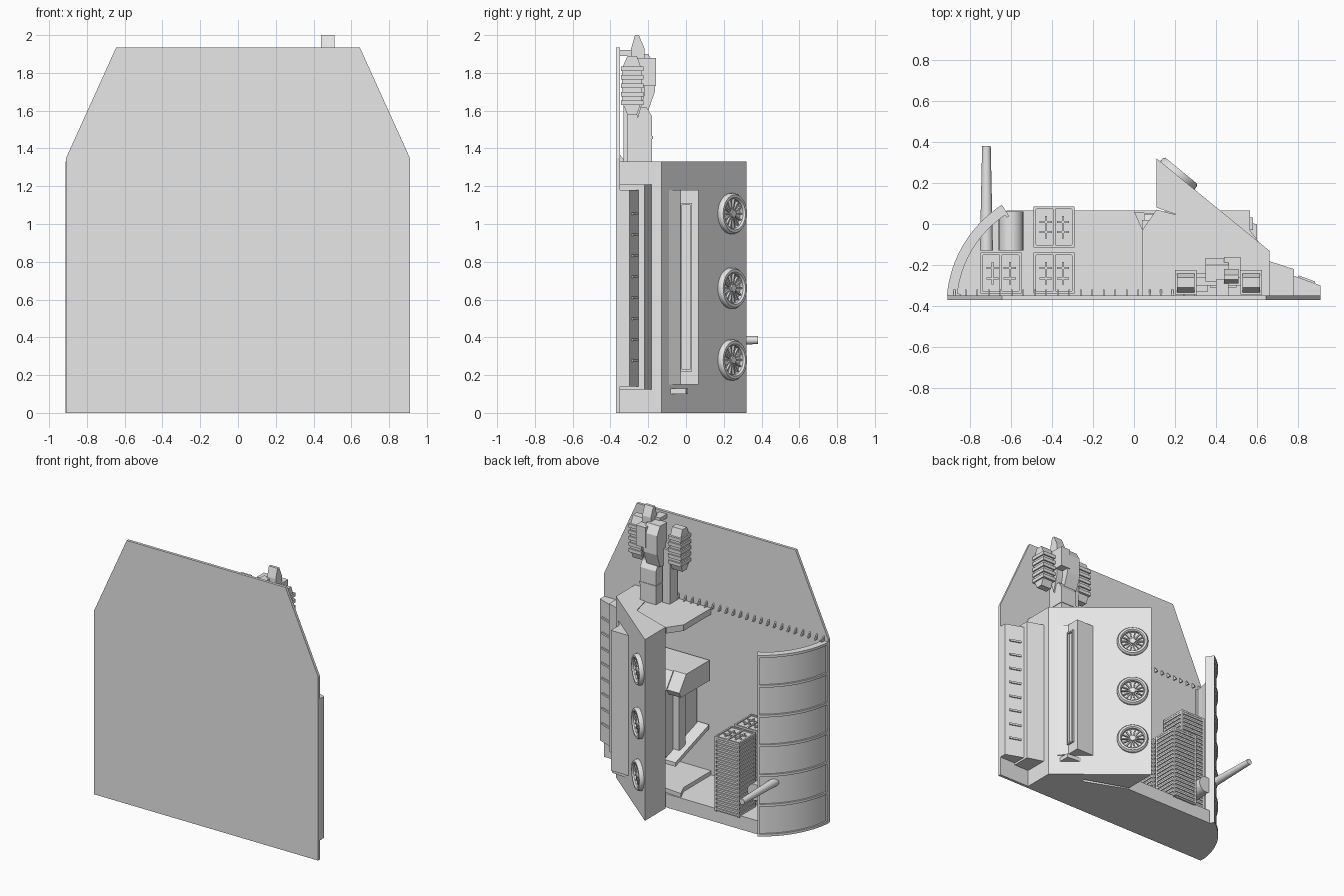
import bpy, bmesh
from math import cos, sin, pi, radians, atan2
from mathutils import Matrix, Vector

cube = bpy.data.objects.get("Cube")
if cube:
    bpy.data.objects.remove(cube, do_unlink=True)

grey = bpy.data.materials.new("plain_grey")
grey.use_nodes = True
grey.diffuse_color = (0.8, 0.8, 0.8, 1)
grey.node_tree.nodes["Principled BSDF"].inputs["Base Color"].default_value = (0.8, 0.8, 0.8, 1)


def finish(name, bm, matrix=Matrix(), smooth=False):
    bmesh.ops.recalc_face_normals(bm, faces=bm.faces)
    mesh = bpy.data.meshes.new(name)
    bm.to_mesh(mesh)
    bm.free()
    mesh.materials.append(grey)
    obj = bpy.data.objects.new(name, mesh)
    bpy.context.collection.objects.link(obj)
    obj.matrix_world = matrix
    if smooth:
        bpy.ops.object.select_all(action='DESELECT')
        obj.select_set(True)
        bpy.context.view_layer.objects.active = obj
        bpy.ops.object.shade_smooth_by_angle()
    return obj


def add_prism(bm, pts, lo, hi, axis='z'):
    place = {'x': lambda a, b, c: (c, a, b),
             'y': lambda a, b, c: (a, c, b),
             'z': lambda a, b, c: (a, b, c)}[axis]
    low = [bm.verts.new(place(a, b, lo)) for a, b in pts]
    high = [bm.verts.new(place(a, b, hi)) for a, b in pts]
    bm.faces.new(low)
    bm.faces.new(high)
    for i in range(len(pts)):
        j = (i + 1) % len(pts)
        bm.faces.new((low[i], low[j], high[j], high[i]))


def prism(name, pts, lo, hi, axis='z', smooth=False):
    bm = bmesh.new()
    add_prism(bm, pts, lo, hi, axis)
    return finish(name, bm, smooth=smooth)


def add_box(bm, x0, x1, y0, y1, z0, z1):
    add_prism(bm, [(x0, y0), (x1, y0), (x1, y1), (x0, y1)], z0, z1)


def box(name, *bounds):
    bm = bmesh.new()
    add_box(bm, *bounds)
    return finish(name, bm)


def add_cone(bm, r0, r1, start, end, sides=24):
    a, b = Vector(start), Vector(end)
    rot = (b - a).to_track_quat('Z', 'Y').to_matrix().to_4x4()
    bmesh.ops.create_cone(bm, cap_ends=True, segments=sides, radius1=r0, radius2=r1,
                          depth=(b - a).length, matrix=Matrix.Translation((a + b) / 2) @ rot)


def arc(r, a0=175, a1=123, n=16):
    return [(-0.33 + r * cos(radians(a0 + (a1 - a0) * i / n)),
             -0.40 + r * sin(radians(a0 + (a1 - a0) * i / n))) for i in range(n + 1)]


# Large backing plate
prism("front_plate", [(-0.91, 0), (0.91, 0), (0.91, 1.35), (0.645, 1.935),
                      (-0.645, 1.935), (-0.91, 1.35)], -0.37, -0.35, 'y')

# Floor and raised step
prism("floor", arc(0.55) + [(-0.62, 0.065), (0.11, 0.065), (0.6, -0.13), (0.6, -0.35)], 0, 0.1)
prism("floor_step", [(0, 0.06), (0.04, -0.03), (0.04, -0.35), (0.6, -0.35), (0.6, 0)], 0.1, 0.13)

# Curved side shell with raised ribs
prism("curved_shell", arc(0.573) + arc(0.535)[::-1], 0, 1.33, smooth=True)
bm = bmesh.new()
for i in range(7):
    z = 1.312 * i / 6
    add_prism(bm, arc(0.585) + arc(0.565)[::-1], z, z + 0.018)
for a in (175, 124):
    add_prism(bm, arc(0.585, a, a - 1.5, 1) + arc(0.52, a, a - 1.5, 1)[::-1], 0, 1.33)
finish("shell_ribs", bm)

# Slanted wall mass, roof and side steps
prism("slanted_wall", [(0.11, 0.32), (0.66, -0.13), (0.66, -0.35), (0.5, -0.35),
                       (0.42, -0.03), (0.11, 0.08)], 0, 1.33)
prism("roof_slab", [(0.04, -0.35), (0.6, -0.35), (0.6, -0.1), (0.5, -0.03),
                    (0.11, 0.07), (0.04, -0.03)], 1.28, 1.325)
prism("inner_side_step", [(0.64, -0.35), (0.78, -0.35), (0.78, -0.22), (0.64, -0.175)], 0.125, 1.21)
prism("outer_side_step", [(0.76, -0.35), (0.91, -0.35), (0.91, -0.30), (0.76, -0.245)], 0.14, 1.18)
bm = bmesh.new()
for i in range(8):
    z = 0.27 + i * 0.111
    add_prism(bm, [(0.8, -0.26), (0.88, -0.289), (0.883, -0.28), (0.803, -0.251)], z, z + 0.014)
finish("step_slats", bm)

# Upright casing on the slanted wall with a framed slot
prism("wall_casing", [(0.42, 0.065), (0.565, 0.065), (0.565, -0.03), (0.615, -0.095), (0.5, -0.05)],
      0.15, 1.18)
bm = bmesh.new()
for y in (-0.03, 0.022):
    add_box(bm, 0.56, 0.58, y, y + 0.01, 0.22, 1.11)
for z in (0.22, 1.1):
    add_box(bm, 0.56, 0.58, -0.03, 0.032, z, z + 0.01)
finish("casing_slot_frame", bm)

# Spoked round vents on the slanted wall
turn = Matrix.Rotation(atan2(0.55, 0.45), 4, 'Z') @ Matrix.Rotation(pi / 2, 4, 'X')
for n, z in enumerate((0.28, 0.66, 1.055)):
    bm = bmesh.new()
    profile = [(0.108, -0.005), (0.108, 0.018), (0.1, 0.03), (0.086, 0.03), (0.078, 0.02), (0.078, -0.005)]
    rings = [[bm.verts.new((r * cos(2 * pi * k / 32), r * sin(2 * pi * k / 32), h)) for r, h in profile]
             for k in range(32)]
    for k in range(32):
        a, b = rings[k], rings[(k + 1) % 32]
        for m in range(len(profile)):
            q = (m + 1) % len(profile)
            bm.faces.new((a[m], b[m], b[q], a[q]))
    add_cone(bm, 0.025, 0.02, (0, 0, -0.005), (0, 0, 0.022), 16)
    for k in range(14):
        part = bmesh.new()
        add_box(part, 0.015, 0.082, -0.004, 0.004, 0, 0.014)
        part.transform(Matrix.Rotation(2 * pi * k / 14, 4, 'Z'))
        tmp = bpy.data.meshes.new("spoke")
        part.to_mesh(tmp)
        part.free()
        bm.from_mesh(tmp)
        bpy.data.meshes.remove(tmp)
    normal = Vector((0.45, 0.55, 0)).normalized()
    side = Vector((0, 0, 1)).cross(normal)
    frame = Matrix((side, Vector((0, 0, 1)), normal)).transposed().to_4x4()
    finish(f"round_vent_{n + 1}", bm, Matrix.Translation((0.211, 0.237, z)) @ frame, True)

# Inner bay behind the wall, with a hooded top and sloping rail
prism("bay_body", [(-0.33, 0.38), (0.02, 0.33), (0.06, 0.4), (0.06, 0.8), (-0.05, 0.95), (-0.33, 0.95)],
      0.14, 0.45, 'x')
prism("bay_hood", [(-0.33, 0.8), (0, 0.8), (0.02, 0.84), (-0.06, 0.95), (-0.33, 0.95)], 0.04, 0.2, 'x')
box("bay_pillar", 0.09, 0.16, -0.12, -0.05, 0.38, 0.82)
prism("bay_rail", [(-0.34, 0.44), (0.05, 0.31), (0.05, 0.34), (-0.34, 0.47)], 0.05, 0.15, 'x')

# Row of small brackets along the plate
bm = bmesh.new()
for i in range(22):
    x = -0.88 + i * 0.056
    add_prism(bm, [(-0.352, 1.33), (-0.32, 1.33), (-0.352, 1.37)], x, x + 0.008, 'x')
finish("plate_brackets", bm)

# Ribbed container stacks with crossed lids
for n, (x, y, top) in enumerate([(-0.49, -0.115, 0.64), (-0.49, -0.34, 0.64), (-0.75, -0.34, 0.97)]):
    bm = bmesh.new()
    w = 0.2
    add_box(bm, x + 0.008, x + w - 0.008, y + 0.008, y + w - 0.008, 0.09, top - 0.008)
    z = 0.1
    while z < top - 0.012:
        add_box(bm, x, x + w, y, y + w, z, z + 0.014)
        z += 0.03
    for cx in (x, x + w - 0.014):
        for cy in (y, y + w - 0.014):
            add_box(bm, cx, cx + 0.014, cy, cy + 0.014, 0.09, top)
    for a in (0, 0.094, 0.188):
        add_box(bm, x + a, x + a + 0.012, y, y + w, top - 0.014, top)
    for b in (0, 0.188):
        add_box(bm, x, x + w, y + b, y + b + 0.012, top - 0.014, top)
    for a in (0.055, 0.139):
        add_box(bm, x + a, x + a + 0.01, y + 0.045, y + 0.155, top - 0.01, top)
        for b in (0.07, 0.12):
            add_box(bm, x + a - 0.025, x + a + 0.035, y + b, y + b + 0.01, top - 0.01, top)
    finish(f"container_stack_{n + 1}", bm)

# Tank and outward pipe
bm = bmesh.new()
add_cone(bm, 0.06, 0.06, (-0.6, -0.13, 0.3), (-0.6, 0.06, 0.3))
finish("tank", bm, smooth=True)
bm = bmesh.new()
add_cone(bm, 0.032, 0.021, (-0.72, -0.13, 0.385), (-0.72, 0.38, 0.385))
finish("pipe", bm, smooth=True)

# Roof turret: columns, body and upper housing
prism("turret_column", [(-0.31, 1.32), (-0.18, 1.32), (-0.18, 1.57), (-0.21, 1.62), (-0.31, 1.62)],
      0.37, 0.5, 'x')
box("column_band", 0.365, 0.505, -0.3, -0.176, 1.45, 1.465)
box("turret_rear_column", 0.3, 0.36, -0.33, -0.24, 1.32, 1.72)
prism("turret_body", [(-0.28, 1.6), (-0.2, 1.6), (-0.165, 1.7), (-0.165, 1.84), (-0.2, 1.9), (-0.28, 1.9)],
      0.35, 0.46, 'x')
prism("turret_housing", [(-0.29, 1.66), (-0.255, 1.56), (-0.22, 1.68), (-0.22, 1.93),
                         (-0.25, 2.0), (-0.27, 2.0), (-0.29, 1.93)], 0.44, 0.51, 'x')
box("housing_box", 0.44, 0.52, -0.26, -0.16, 1.73, 1.88)
box("turret_crossbar", 0.25, 0.57, -0.3, -0.26, 1.7, 1.76)
box("turret_brace", 0.4, 0.46, -0.355, -0.27, 1.89, 1.92)

# Ribbed pods on both sides of the turret
for name, x in (("inner_pod", 0.21), ("outer_pod", 0.53)):
    bm = bmesh.new()
    outline = [(-0.34, 1.65), (-0.31, 1.58), (-0.26, 1.58), (-0.235, 1.65),
               (-0.235, 1.82), (-0.26, 1.89), (-0.31, 1.89), (-0.34, 1.82)]
    add_prism(bm, outline, x, x + 0.085, 'x')
    for i in range(5):
        z = 1.63 + i * 0.045
        add_box(bm, x - 0.01, x + 0.095, -0.345, -0.225, z, z + 0.025)
    finish(name, bm)
